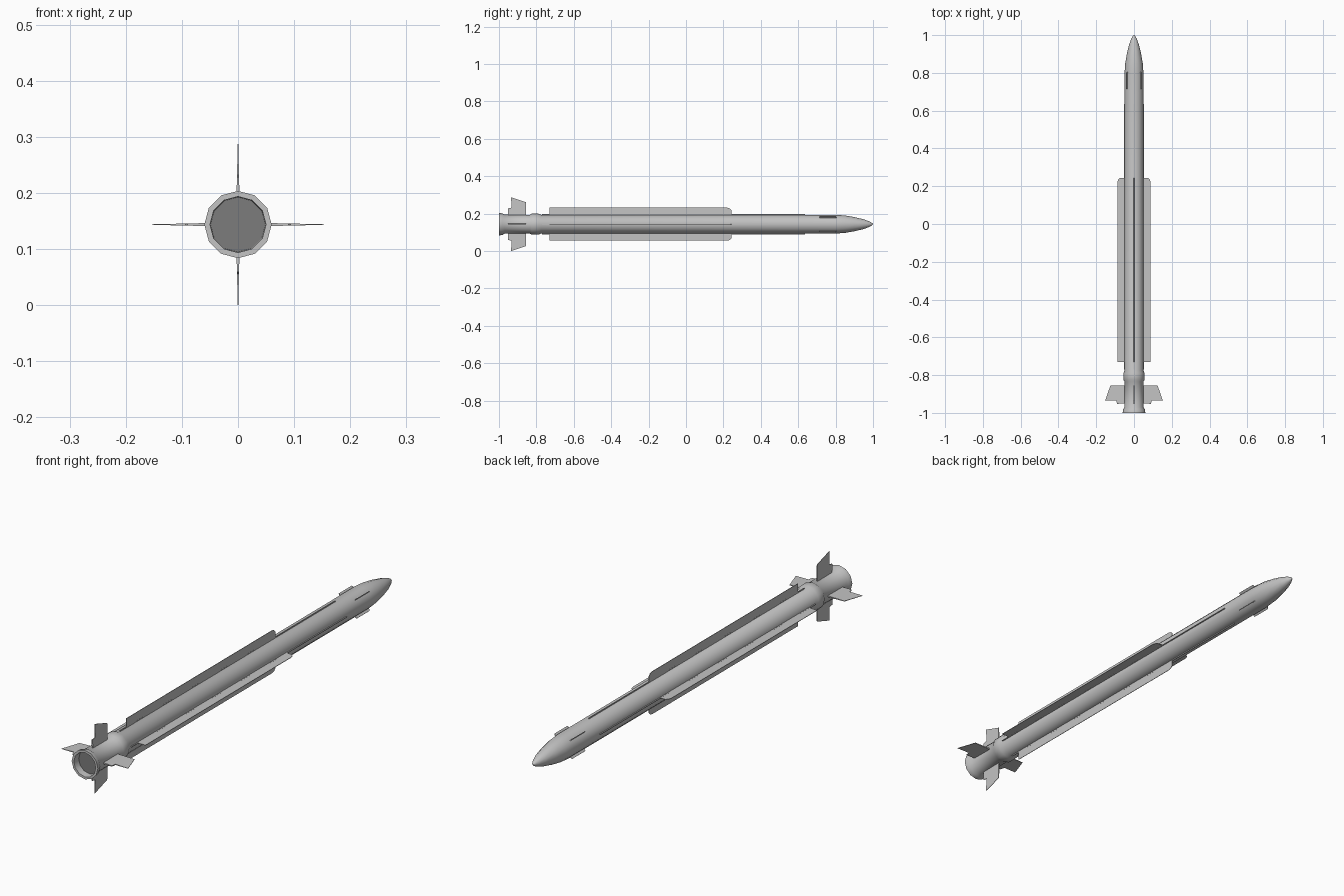
import bpy, bmesh, math
from mathutils import Matrix

if "Cube" in bpy.data.objects:
    bpy.data.objects.remove(bpy.data.objects["Cube"])

ZC = 0.1435   # height of the long axis
SIDES = 12


def material(name, v):
    m = bpy.data.materials.new(name)
    m.diffuse_color = (v, v, v, 1)
    m.use_nodes = True
    m.node_tree.nodes["Principled BSDF"].inputs["Base Color"].default_value = m.diffuse_color
    return m


GREY = material("light_grey", 0.55)
DARK = material("dark_grey", 0.2)


def finish(name, bm, mats):
    bmesh.ops.recalc_face_normals(bm, faces=bm.faces)
    me = bpy.data.meshes.new(name)
    bm.to_mesh(me)
    bm.free()
    for m in mats:
        me.materials.append(m)
    ob = bpy.data.objects.new(name, me)
    bpy.context.collection.objects.link(ob)
    return ob


def lathe(name, profile):
    """Revolve (y, radius) points around the long axis."""
    bm = bmesh.new()
    rings = []
    for y, r in profile:
        rings.append([bm.verts.new((r * math.cos(2 * math.pi * i / SIDES), y,
                                    ZC + r * math.sin(2 * math.pi * i / SIDES)))
                      for i in range(SIDES)])
    for a, b in zip(rings, rings[1:]):
        for i in range(SIDES):
            j = (i + 1) % SIDES
            bm.faces.new((a[i], a[j], b[j], b[i]))
    bm.faces.new(rings[0]).material_index = 1   # recessed exhaust disc
    bm.faces.new(rings[-1])
    return finish(name, bm, [GREY, DARK])


def blades(name, outline, root_t, tip_t, start):
    """Four thin blades from a (y, radius) outline, thinning outwards."""
    r0 = min(r for _, r in outline)
    r1 = max(r for _, r in outline)
    for k in range(4):
        bm = bmesh.new()
        sides = []
        for s in (-1, 1):
            sides.append([bm.verts.new((r, y, s * 0.5 * (root_t + (tip_t - root_t) * (r - r0) / (r1 - r0))))
                          for y, r in outline])
        a, b = sides
        bm.faces.new(a)
        bm.faces.new(b[::-1])
        n = len(outline)
        for i in range(n):
            j = (i + 1) % n
            bm.faces.new((a[i], b[i], b[j], a[j]))
        rot = Matrix.Rotation(math.radians(start + 90 * k), 4, 'Y')
        bm.transform(Matrix.Translation((0, 0, ZC)) @ rot)
        finish(f"{name}_{k + 1}", bm, [GREY])


# Body: exhaust recess, flared nozzle, collar, tube and pointed nose
body = lathe("body", [
    (-0.97, 0.049), (-1.0, 0.05), (-1.0, 0.06), (-0.982, 0.058), (-0.97, 0.051),
    (-0.835, 0.05), (-0.825, 0.056), (-0.79, 0.056), (-0.775, 0.05),
    (0.80, 0.05), (0.85, 0.0465), (0.90, 0.038), (0.95, 0.026),
    (0.98, 0.015), (0.994, 0.007), (1.0, 0.0015)])
bpy.context.view_layer.objects.active = body
body.select_set(True)
bpy.ops.object.shade_smooth_by_angle(angle=math.radians(40))

# Long strakes along the tube, with rounded front corners
blades("long_strake", [(-0.73, 0.04), (-0.73, 0.088), (0.222, 0.088), (0.235, 0.084),
                       (0.243, 0.075), (0.243, 0.04)], 0.003, 0.002, 0)

# Low rails that carry on in front of and behind the strakes
blades("low_rail", [(-0.77, 0.04), (-0.77, 0.054), (0.635, 0.054), (0.635, 0.04)], 0.003, 0.003, 0)

# Small vanes on the diagonals near the nose
blades("nose_vane", [(0.715, 0.04), (0.715, 0.058), (0.80, 0.058), (0.81, 0.04)], 0.003, 0.002, 45)

# Tail fins: horizontal and vertical, swept tip and stepped rear edge
blades("tail_fin", [(-0.855, 0.04), (-0.855, 0.125), (-0.935, 0.153), (-0.933, 0.094),
                    (-0.952, 0.09), (-0.95, 0.04)], 0.006, 0.001, 0)

# Upright fins are slightly shorter, so the lower one rests on the ground
for k in (2, 4):
    fin = bpy.data.objects[f"tail_fin_{k}"]
    for v in fin.data.vertices:
        v.co.z = ZC + (v.co.z - ZC) * 0.1435 / 0.153
